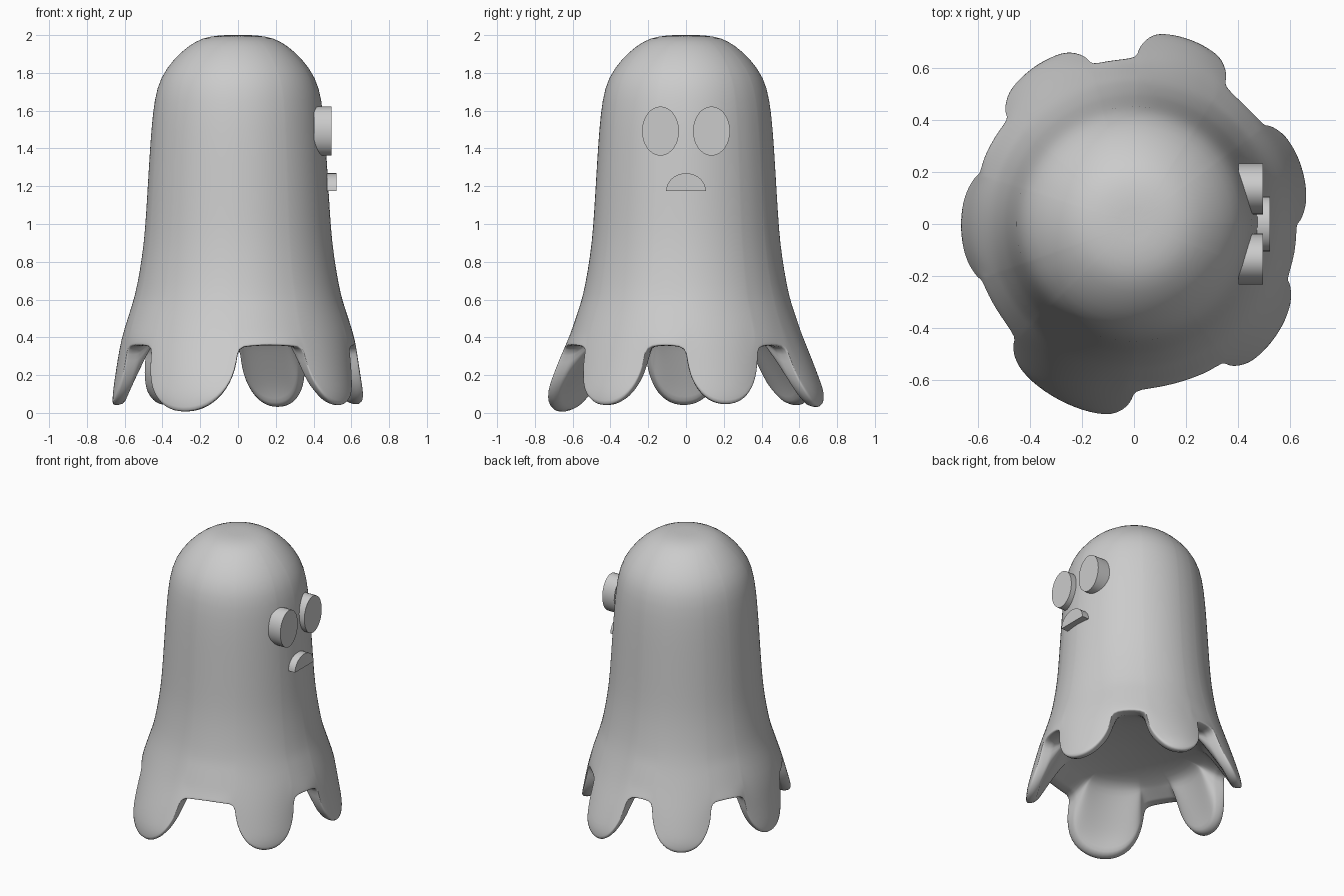
import bpy, bmesh
from math import sin, cos, pi, radians

if "Cube" in bpy.data.objects:
    bpy.data.objects.remove(bpy.data.objects["Cube"])

# Hem flaps: start angle, end angle, lowest z, outer radius at the tip, skew of the reach
FLAPS = [(-136, -90, 0.0, 0.725, 0.025), (-57, -20, 0.035, 0.685, -0.015),
         (0, 37, 0.04, 0.67, 0.005), (57, 89, 0.025, 0.73, 0.012),
         (105, 140, 0.035, 0.705, -0.01), (162, 200, 0.035, 0.655, 0.0)]
NOTCH_Z = 0.345
# Sheet profile from the crown down to the hem: radius, z
PROFILE = [(0.1, 2.0), (0.19, 1.985), (0.26, 1.945), (0.34, 1.875), (0.412, 1.775),
           (0.443, 1.66), (0.459, 1.5), (0.469, 1.35), (0.478, 1.2), (0.487, 1.05),
           (0.498, 0.9), (0.52, 0.75), (0.545, 0.62)]
HEM_STEPS = [0.2, 0.4, 0.6, 0.75, 0.88, 0.96, 1.0]
INNER_STEPS = [0.02, 0.12, 0.3, 0.5, 0.7, 0.85, 1.0]
CEILING = [(0.36, 0.43), (0.24, 0.45), (0.12, 0.46)]


def hem_radius(z, tip):
    if z > 0.4:
        return 0.545 + 0.072 * (0.62 - z) / 0.22
    return 0.617 + (tip - 0.617) * min(1, (0.4 - z) / 0.3) ** 0.9


# Columns around the sheet: angle, hem height, tip radius
columns = []
for k, (a0, a1, low, tip, skew) in enumerate(FLAPS):
    n = 14
    for i in range(n + 1):
        u = sin(pi * (i / n - 0.5))
        drop = max(0, 1 - abs(u) ** 2.2) ** (1 / 2.0)
        columns.append((radians((a0 + a1) / 2 + u * (a1 - a0) / 2),
                        NOTCH_Z - (NOTCH_Z - low) * drop,
                        tip + 0.01 - 0.02 * u * u + skew * u))
    nxt = FLAPS[(k + 1) % len(FLAPS)][0] + (360 if k == len(FLAPS) - 1 else 0)
    m = max(2, round((nxt - a1) / 6))
    for i in range(1, m):
        columns.append((radians(a1 + (nxt - a1) * i / m),
                        NOTCH_Z + 0.012 * sin(pi * i / m), tip))


def finish(bm, name, angle):
    mesh = bpy.data.meshes.new(name)
    bm.to_mesh(mesh)
    bm.free()
    ob = bpy.data.objects.new(name, mesh)
    bpy.context.collection.objects.link(ob)
    bpy.ops.object.select_all(action='DESELECT')
    ob.select_set(True)
    bpy.context.view_layer.objects.active = ob
    bpy.ops.object.shade_smooth_by_angle(angle=radians(angle))
    return ob


# Draped sheet body: outside, hem, then the wedge-shaped underside up to a shallow ceiling
bm = bmesh.new()
rings = []


def add_ring(point):
    ring = []
    for a, zb, tip in columns:
        r, z = point(zb, tip)
        ring.append(bm.verts.new((r * cos(a), r * sin(a), z)))
    rings.append(ring)


def outer_hem(t, zb, tip):
    z = 0.62 + (zb - 0.62) * t
    return hem_radius(z, tip), z


def inner_hem(s, zb, tip):
    z = zb + (0.405 - zb) * s
    return hem_radius(z, tip) - 0.06 - 0.11 * s, z


for p in PROFILE:
    add_ring(lambda zb, tip: p)
for t in HEM_STEPS:
    add_ring(lambda zb, tip: outer_hem(t, zb, tip))
for s in INNER_STEPS:
    add_ring(lambda zb, tip: inner_hem(s, zb, tip))
for p in CEILING:
    add_ring(lambda zb, tip: p)

count = len(columns)
crown = bm.verts.new((0, 0, 2.0))
centre = bm.verts.new((0, 0, 0.465))
for i in range(count):
    j = (i + 1) % count
    bm.faces.new((crown, rings[0][i], rings[0][j]))
    bm.faces.new((centre, rings[-1][j], rings[-1][i]))
    for up, dn in zip(rings, rings[1:]):
        bm.faces.new((up[i], dn[i], dn[j], up[j]))
body = finish(bm, "sheet_body", 180)
soft = body.modifiers.new("soft_edges", 'SUBSURF')
soft.levels = soft.render_levels = 1


# Face features: flat outlines in the yz plane pushed out along x
def plate(name, outline, x0, x1):
    bm = bmesh.new()
    face = bm.faces.new([bm.verts.new((x0, y, z)) for y, z in outline])
    ext = bmesh.ops.extrude_face_region(bm, geom=[face])
    bmesh.ops.translate(bm, vec=(x1 - x0, 0, 0),
                        verts=[v for v in ext['geom'] if isinstance(v, bmesh.types.BMVert)])
    bmesh.ops.recalc_face_normals(bm, faces=bm.faces[:])
    return finish(bm, name, 30)


for side, label in ((-1, "left"), (1, "right")):
    oval = [(side * 0.135 + 0.098 * cos(2 * pi * i / 32), 1.492 + 0.13 * sin(2 * pi * i / 32))
            for i in range(32)]
    plate(label + "_eye", oval, 0.402, 0.496)

arch = [(0.105 * cos(pi * i / 16), 1.175 + 0.094 * sin(pi * i / 16)) for i in range(17)]
plate("mouth", arch, 0.47, 0.522)
